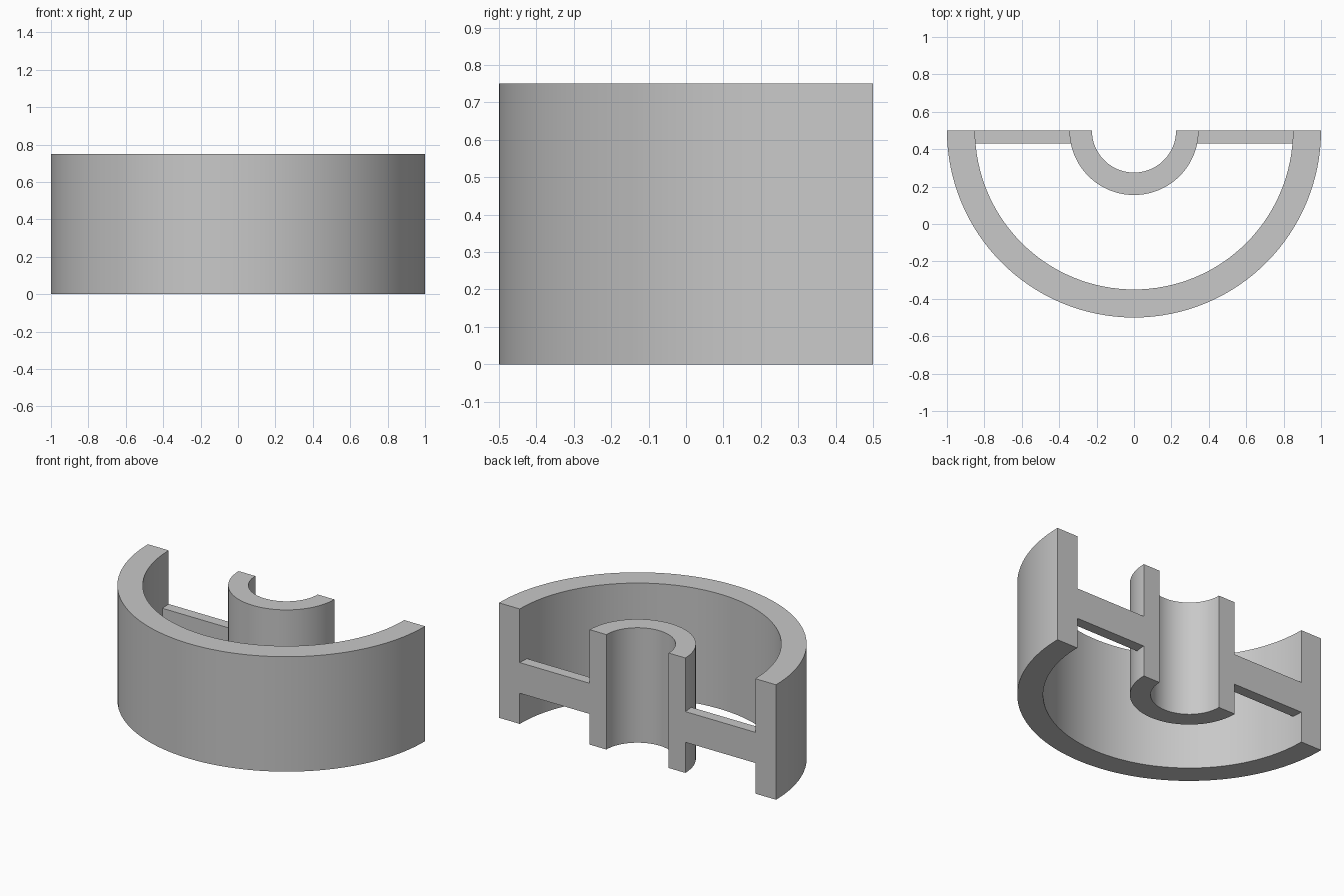
import bpy
import bmesh
from math import pi, cos, sin

cube = bpy.data.objects.get("Cube")
if cube:
    bpy.data.objects.remove(cube, do_unlink=True)

HEIGHT = 0.75
BACK_Y = 0.5
SEGMENTS = 64

grey = bpy.data.materials.new("plain grey")
grey.use_nodes = True
colour = (0.58, 0.58, 0.58, 1)
grey.diffuse_color = colour
grey.node_tree.nodes["Principled BSDF"].inputs["Base Color"].default_value = colour


def prism(name, outline, bottom, top):
    """Extrude a closed outline upward into a solid."""
    bm = bmesh.new()
    face = bm.faces.new([bm.verts.new((x, y, bottom)) for x, y in outline])
    result = bmesh.ops.extrude_face_region(bm, geom=[face])
    raised = [v for v in result["geom"] if isinstance(v, bmesh.types.BMVert)]
    bmesh.ops.translate(bm, verts=raised, vec=(0, 0, top - bottom))
    bmesh.ops.recalc_face_normals(bm, faces=bm.faces)
    mesh = bpy.data.meshes.new(name)
    bm.to_mesh(mesh)
    bm.free()
    mesh.materials.append(grey)
    obj = bpy.data.objects.new(name, mesh)
    bpy.context.collection.objects.link(obj)
    bpy.ops.object.select_all(action="DESELECT")
    obj.select_set(True)
    bpy.context.view_layer.objects.active = obj
    bpy.ops.object.shade_smooth_by_angle(angle=pi / 6)
    return obj


def half_ring(name, inner, outer):
    """Half tube, open toward the back."""
    angles = [pi + pi * i / SEGMENTS for i in range(SEGMENTS + 1)]
    outline = [(outer * cos(a), BACK_Y + outer * sin(a)) for a in angles]
    outline += [(inner * cos(a), BACK_Y + inner * sin(a)) for a in reversed(angles)]
    return prism(name, outline, 0, HEIGHT)


# Outer rim and central hub
half_ring("outer_rim", 0.85, 1.0)
half_ring("hub", 0.225, 0.345)

# Flat webs joining hub and rim along the cut plane
for side, s in (("left", 1), ("right", -1)):
    near, far, front = 0.337, 0.851, 0.43
    prism(side + "_web",
          [(s * near, front), (s * far, front), (s * far, BACK_Y), (s * near, BACK_Y)],
          0.2, 0.4)
